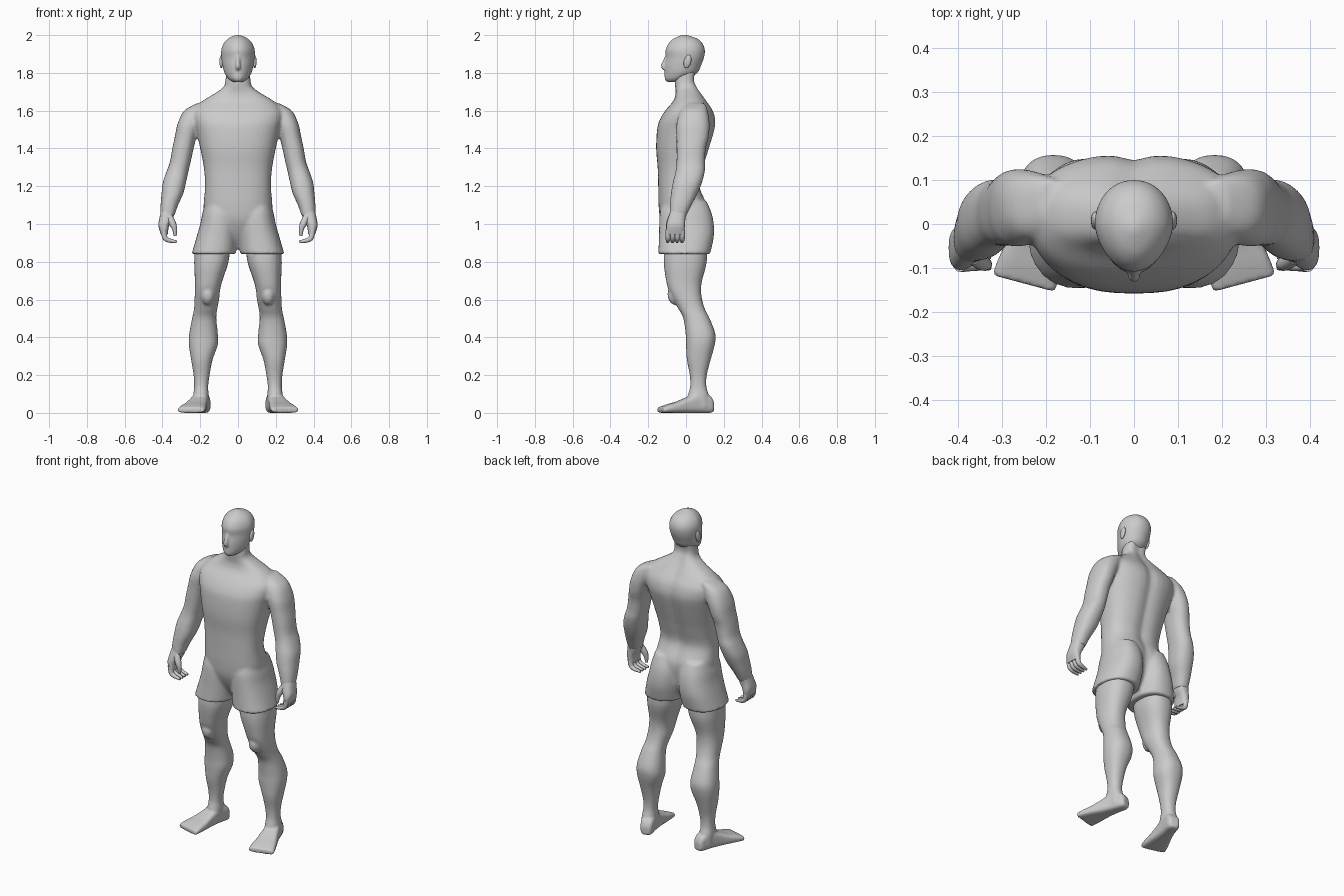
import bpy, bmesh, math
from mathutils import Vector, Matrix

skin = bpy.data.materials.new("plain grey")
skin.diffuse_color = (0.6, 0.6, 0.6, 1)


def spline(rows, steps=4):
    """Catmull-Rom interpolation between rows of numbers."""
    rows = [Vector(r) for r in rows]
    out = []
    for i in range(len(rows) - 1):
        a, b, c, d = rows[max(i - 1, 0)], rows[i], rows[i + 1], rows[min(i + 2, len(rows) - 1)]
        for k in range(steps):
            t = k / steps
            out.append(b + (c - a) * (t / 2) + (2 * a - 5 * b + 4 * c - d) * (t * t / 2)
                       + (3 * b - a - 3 * c + d) * (t ** 3 / 2))
    return out + [rows[-1]]


def skin_rings(bm, rings):
    rings = [[bm.verts.new(p) for p in r] for r in rings]
    n = len(rings[0])
    for a, b in zip(rings, rings[1:]):
        for i in range(n):
            bm.faces.new((a[i], a[(i + 1) % n], b[(i + 1) % n], b[i]))
    bm.faces.new(rings[0][::-1])
    bm.faces.new(rings[-1])


def loft(bm, rows, power=2.3, side=1, groove=0, taper=0, matrix=Matrix(), n=32):
    """Stack rounded sections given as (z, x0, x1, y0, y1)."""
    rings = []
    for z, x0, x1, y0, y1 in spline(rows):
        ring = []
        for i in range(n):
            a = math.tau * i / n
            c, s = math.cos(a), math.sin(a)
            u = math.copysign(abs(c) ** (2 / power), c)
            v = math.copysign(abs(s) ** (2 / power), s)
            u *= 1 - taper * max(-v, 0)
            x = (x0 + x1) / 2 + u * (x1 - x0) / 2
            y = (y0 + y1) / 2 + v * (y1 - y0) / 2
            if v > 0:
                y -= groove * math.exp(-(x / 0.035) ** 2)
            p = matrix @ Vector((x, y, z))
            ring.append((p.x * side, p.y, p.z))
        rings.append(ring)
    skin_rings(bm, rings)


def tube(bm, rows, side=1, n=12):
    """Round tube through (x, y, z, radius)."""
    rows = spline(rows, 4)
    rings = []
    for i, r in enumerate(rows):
        d = (rows[min(i + 1, len(rows) - 1)] - rows[max(i - 1, 0)]).to_3d()
        q = d.to_track_quat('Z', 'Y')
        ring = []
        for k in range(n):
            a = math.tau * k / n
            p = r.to_3d() + q @ Vector((math.cos(a), math.sin(a), 0)) * r[3]
            ring.append((p.x * side, p.y, p.z))
        rings.append(ring)
    skin_rings(bm, rings)


def blob(bm, centre, size, side=1, tilt=0):
    m = (Matrix.Translation((centre[0] * side, centre[1], centre[2]))
         @ Matrix.Rotation(tilt, 4, 'X') @ Matrix.Diagonal((*size, 1)))
    bmesh.ops.create_uvsphere(bm, u_segments=20, v_segments=12, radius=1, matrix=m)


def finish(bm, name, voxel=0, smooth=4):
    bmesh.ops.recalc_face_normals(bm, faces=bm.faces)
    me = bpy.data.meshes.new(name)
    bm.to_mesh(me)
    bm.free()
    me.materials.append(skin)
    ob = bpy.data.objects.new(name, me)
    bpy.context.collection.objects.link(ob)
    if voxel:
        r = ob.modifiers.new("fuse", 'REMESH')
        r.mode, r.voxel_size, r.use_smooth_shade = 'VOXEL', voxel, True
        s = ob.modifiers.new("soften", 'SMOOTH')
        s.factor, s.iterations = 0.5, smooth
    else:
        bpy.context.view_layer.objects.active = ob
        ob.select_set(True)
        bpy.ops.object.shade_smooth_by_angle(angle=math.radians(40))
        ob.select_set(False)


def centred(rows):
    return [(z, -w, w, f, b) for z, w, f, b in rows]


# torso, shoulders and neck, with the arms and shorts fused in
bm = bmesh.new()
loft(bm, centred([
    (0.87, 0.06, -0.05, 0.06), (0.94, 0.13, -0.10, 0.10), (1.02, 0.175, -0.135, 0.115),
    (1.1, 0.182, -0.145, 0.115), (1.2, 0.174, -0.147, 0.075), (1.3, 0.181, -0.15, 0.095),
    (1.4, 0.2, -0.158, 0.125), (1.5, 0.222, -0.153, 0.154), (1.55, 0.235, -0.14, 0.158),
    (1.6, 0.235, -0.11, 0.145), (1.65, 0.19, -0.068, 0.112), (1.69, 0.125, -0.055, 0.085),
    (1.725, 0.077, -0.057, 0.065), (1.76, 0.066, -0.06, 0.052), (1.81, 0.064, -0.05, 0.06)]),
    power=2.5, groove=0.014, n=48)
for s in (1, -1):
    # arm
    loft(bm, [
        (1.64, 0.15, 0.215, 0.0, 0.10), (1.60, 0.16, 0.285, -0.03, 0.115),
        (1.53, 0.195, 0.32, -0.05, 0.125), (1.46, 0.22, 0.335, -0.05, 0.12),
        (1.40, 0.235, 0.348, -0.05, 0.105), (1.33, 0.25, 0.36, -0.05, 0.10),
        (1.28, 0.262, 0.378, -0.055, 0.10), (1.22, 0.275, 0.398, -0.07, 0.085),
        (1.16, 0.29, 0.405, -0.08, 0.06), (1.10, 0.317, 0.41, -0.085, 0.03),
        (1.04, 0.337, 0.41, -0.088, 0.0)], side=s)
    # leg of the shorts
    loft(bm, [
        (1.12, 0.03, 0.17, -0.12, 0.11), (1.06, 0.005, 0.188, -0.138, 0.135),
        (1.0, 0.0, 0.2, -0.142, 0.147), (0.93, 0.002, 0.22, -0.143, 0.147),
        (0.84, 0.012, 0.246, -0.147, 0.128)], side=s)
finish(bm, "torso_arms_and_shorts", 0.009, 5)

# head with nose, brow and chin
bm = bmesh.new()
loft(bm, centred([
    (1.752, 0.025, -0.10, -0.04), (1.768, 0.05, -0.112, 0.01), (1.80, 0.072, -0.113, 0.06),
    (1.84, 0.082, -0.112, 0.08), (1.88, 0.088, -0.106, 0.095), (1.92, 0.089, -0.108, 0.10),
    (1.955, 0.077, -0.093, 0.088), (1.98, 0.054, -0.068, 0.062), (1.995, 0.027, -0.036, 0.022),
    (2.002, 0.006, -0.015, 0.0)]), power=2.1, taper=0.2)
tube(bm, [(0, -0.10, 1.895, 0.008), (0, -0.113, 1.86, 0.011), (0, -0.12, 1.835, 0.014),
          (0, -0.108, 1.822, 0.012)])
finish(bm, "head", 0.006, 3)

for s, label in ((1, "left"), (-1, "right")):
    # ear
    bm = bmesh.new()
    blob(bm, (0.088, 0.008, 1.86), (0.010, 0.019, 0.036), s, -0.25)
    finish(bm, label + "_ear")

    # hand: palm, four curled fingers, thumb
    bm = bmesh.new()
    loft(bm, [(1.07, 0.337, 0.407, -0.083, 0.005), (1.03, 0.345, 0.416, -0.095, -0.003),
              (0.99, 0.365, 0.421, -0.104, -0.006), (0.945, 0.372, 0.408, -0.104, -0.01)],
         power=2.6, side=s, n=24)
    for k in range(4):
        y = -0.095 + 0.025 * k
        tube(bm, [(0.395, y, 0.97, 0.014), (0.388, y, 0.93, 0.014), (0.368, y, 0.914, 0.012),
                  (0.325, y - 0.003, 0.906, 0.007)], s)
    tube(bm, [(0.365, -0.075, 1.04, 0.018), (0.345, -0.088, 1.0, 0.018),
              (0.335, -0.092, 0.97, 0.013), (0.333, -0.092, 0.937, 0.008)], s)
    finish(bm, label + "_hand")

    # leg with kneecap and outward turned foot
    bm = bmesh.new()
    loft(bm, [
        (0.90, 0.04, 0.225, -0.11, 0.11), (0.80, 0.05, 0.232, -0.118, 0.11),
        (0.70, 0.083, 0.228, -0.105, 0.085), (0.65, 0.095, 0.228, -0.092, 0.08),
        (0.60, 0.10, 0.23, -0.068, 0.085), (0.55, 0.11, 0.233, -0.04, 0.10),
        (0.50, 0.115, 0.243, -0.014, 0.125), (0.42, 0.107, 0.258, -0.002, 0.155),
        (0.36, 0.107, 0.26, 0.0, 0.152), (0.28, 0.135, 0.248, 0.005, 0.13),
        (0.20, 0.15, 0.235, 0.02, 0.11), (0.14, 0.158, 0.232, 0.022, 0.108),
        (0.09, 0.155, 0.237, 0.01, 0.122), (0.03, 0.155, 0.235, 0.01, 0.13)], side=s)
    blob(bm, (0.16, -0.062, 0.62), (0.035, 0.035, 0.05), s, 0.25)
    turn = math.radians(15)
    c, sn = math.cos(turn), math.sin(turn)
    foot = Matrix(((c, 0, sn, 0.175), (sn, 0, -c, 0.145), (0, 1, 0, 0), (0, 0, 0, 1)))
    loft(bm, [(s0, -w, w, b, t) for s0, w, b, t in (
        (0.0, 0.024, 0.008, 0.055), (0.02, 0.036, 0, 0.09), (0.08, 0.042, 0, 0.11),
        (0.14, 0.05, 0, 0.085), (0.2, 0.062, 0, 0.06), (0.25, 0.071, 0, 0.045),
        (0.29, 0.075, 0, 0.03))], power=3.5, side=s, matrix=foot)
    finish(bm, label + "_leg", 0.007, 3)
